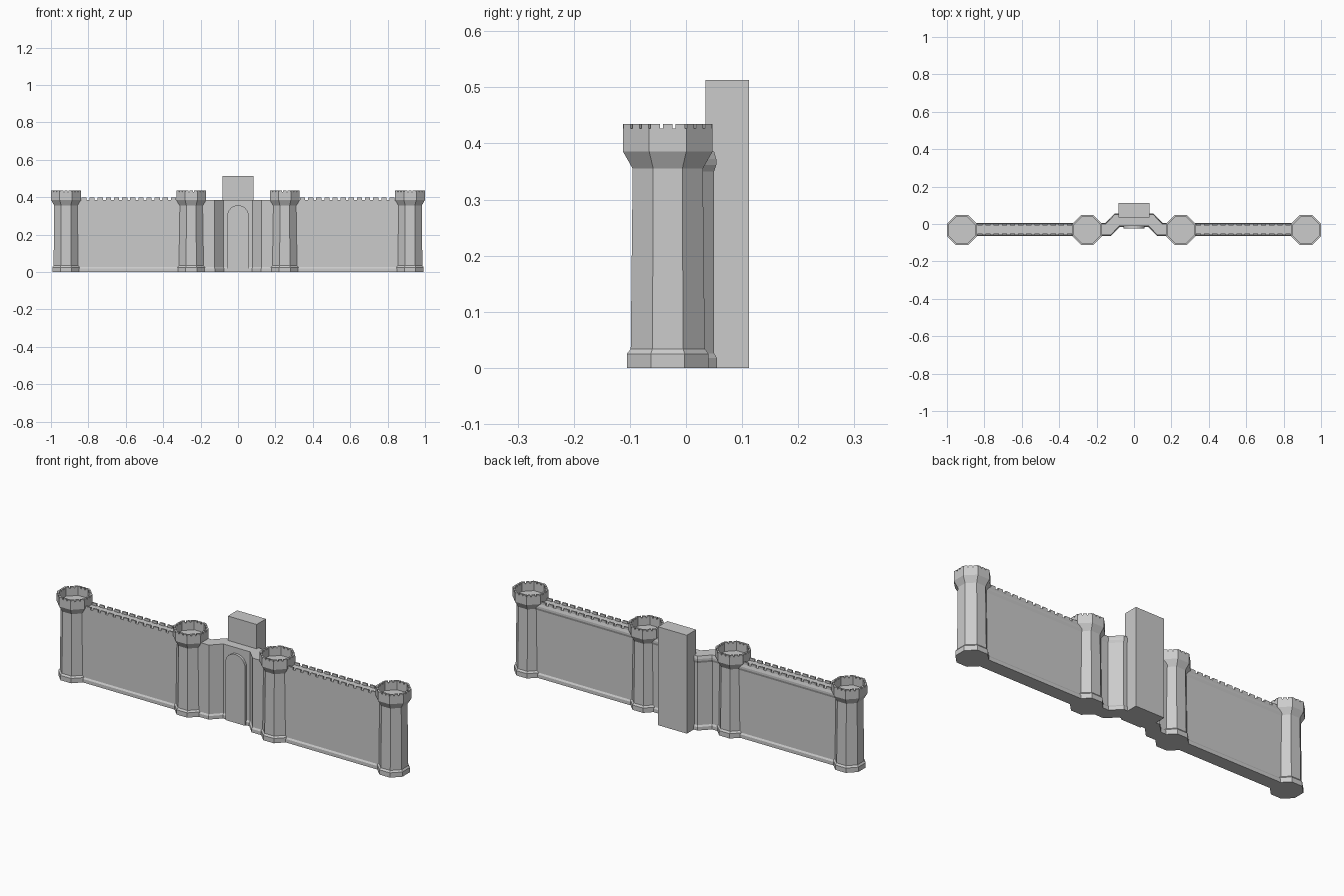
import bpy, bmesh, math
from mathutils import Matrix, Vector

if "Cube" in bpy.data.objects:
    bpy.data.objects.remove(bpy.data.objects["Cube"])

CY = -0.0325  # tower centre line
TOWERS = [-0.92, -0.25, 0.25, 0.92]


def finish(bm, name):
    bmesh.ops.recalc_face_normals(bm, faces=bm.faces)
    me = bpy.data.meshes.new(name)
    bm.to_mesh(me)
    bm.free()
    ob = bpy.data.objects.new(name, me)
    bpy.context.collection.objects.link(ob)
    return ob


def skin(bm, rings, caps=True):
    loops = [[bm.verts.new(p) for p in r] for r in rings]
    n = len(loops[0])
    for a, b in zip(loops, loops[1:]):
        for i in range(n):
            j = (i + 1) % n
            bm.faces.new((a[i], a[j], b[j], b[i]))
    if caps:
        bm.faces.new(loops[0][::-1])
        bm.faces.new(loops[-1])


def box(bm, centre, size, turn=Matrix()):
    m = turn @ Matrix.Translation(centre) @ Matrix.Diagonal((*size, 1))
    bmesh.ops.create_cube(bm, size=1, matrix=m)


def octagon(cx, apothem, z):
    r = apothem / math.cos(math.pi / 8)
    return [(cx + r * math.cos(math.pi * (i + .5) / 4),
             CY + r * math.sin(math.pi * (i + .5) / 4), z) for i in range(8)]


# Towers: plinth, tapered shaft, flared head and hollow parapet
PROFILE = [(.073, 0), (.073, .025), (.066, .034), (.0625, .355),
           (.080, .386), (.080, .427), (.070, .427), (.070, .388)]
for cx in TOWERS:
    bm = bmesh.new()
    skin(bm, [octagon(cx, a, z) for a, z in PROFILE])
    finish(bm, "tower")
    bm = bmesh.new()
    for k in range(8):
        turn = Matrix.Translation((cx, CY, 0)) @ Matrix.Rotation(k * math.pi / 4, 4, 'Z')
        for off in (-.0225, 0, .0225):
            box(bm, (.075, off, .430), (.010, .017, .010), turn)
    finish(bm, "tower_merlons")

# Wall cross-section: (outward offset, height), front negative
SECTION = [(-.035, 0), (.035, 0), (.035, .018), (.030, .026), (.030, .350),
           (.034, .362), (.034, .372), (.030, .386), (-.030, .386),
           (-.030, .026), (-.035, .018)]


def wall(name, path):
    pts = [Vector(p) for p in path]
    rings = []
    for i, p in enumerate(pts):
        d0 = (p - pts[i - 1]).normalized() if i else (pts[1] - p).normalized()
        d1 = (pts[i + 1] - p).normalized() if i < len(pts) - 1 else d0
        n = (Vector((-d0.y, d0.x)) + Vector((-d1.y, d1.x))).normalized()
        n /= n.dot(Vector((-d0.y, d0.x)))
        rings.append([(p.x + n.x * o, p.y + n.y * o, z) for o, z in SECTION])
    bm = bmesh.new()
    skin(bm, rings)
    finish(bm, name)


# Long curtain walls and the recessed gate wall between the middle towers
wall("left_wall", [(-.92, -.03), (-.25, -.03)])
wall("right_wall", [(.25, -.03), (.92, -.03)])
wall("gate_wall", [(-.25, -.03), (-.139, -.03), (-.09, .02),
                   (.09, .02), (.139, -.03), (.25, -.03)])

# Two rows of merlons on each curtain wall
bm = bmesh.new()
for side in (-1, 1):
    for y in (-.056, -.004):
        for i in range(12):
            box(bm, (side * (.345 + i * .0435), y, .391), (.028, .008, .014))
finish(bm, "wall_merlons")

# Arched gate panel
R, SPRING = .057, .300
arch = [(-R, 0), (R, 0)] + [(R * math.cos(math.pi * i / 12), SPRING + R * math.sin(math.pi * i / 12))
                            for i in range(13)]
bm = bmesh.new()
skin(bm, [[(x, y, z) for x, z in arch] for y in (-.023, .0)])
finish(bm, "gate_panel")

# Block behind the gate
bm = bmesh.new()
box(bm, (0, .0735, .2565), (.166, .077, .513))
finish(bm, "gatehouse_block")
